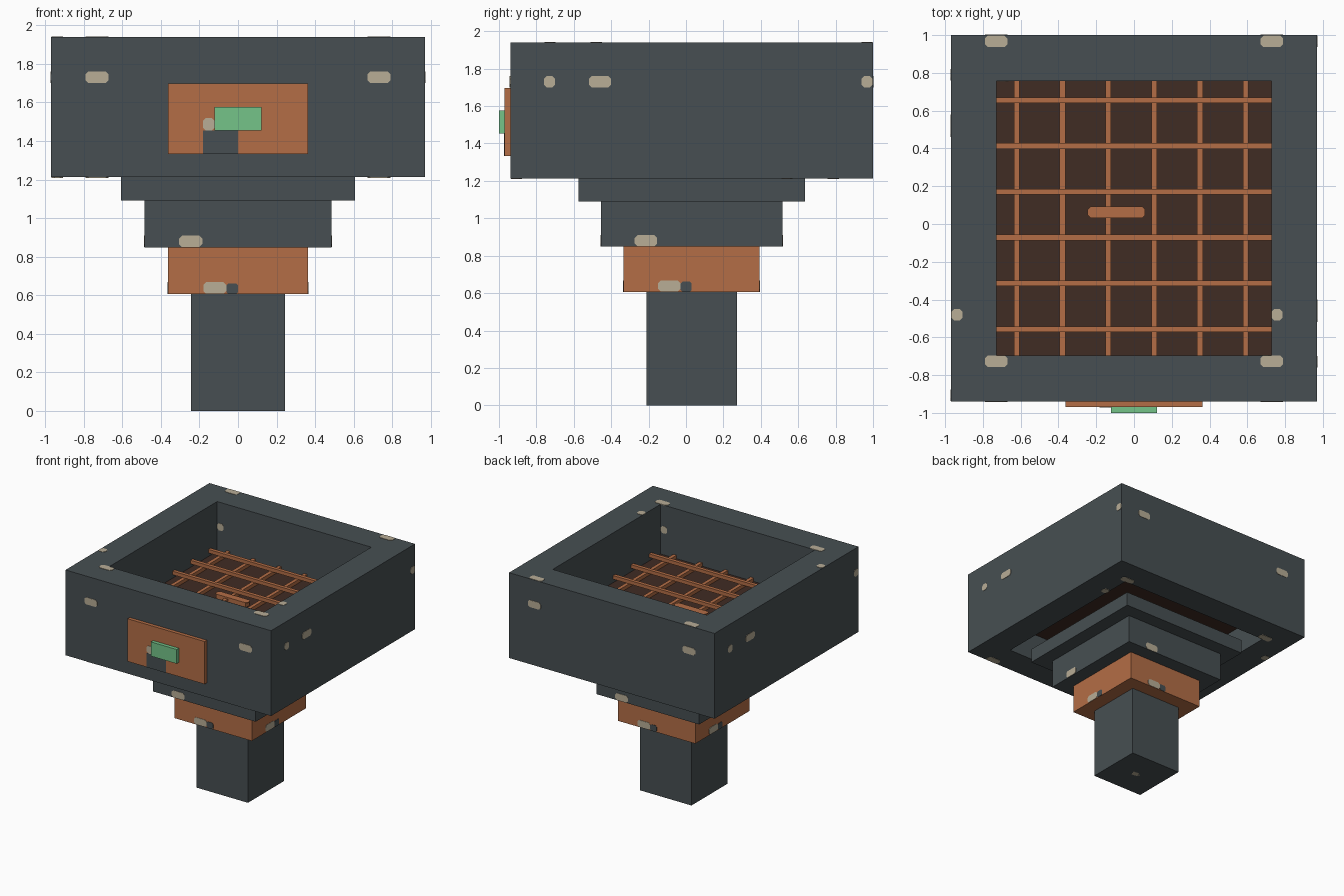
import bpy, bmesh, math
from mathutils import Vector, Matrix

if "Cube" in bpy.data.objects:
    bpy.data.objects.remove(bpy.data.objects["Cube"])

P = 2 / 16.5            # module size
CENTRE = Vector((0, P / 4, 0))


def material(name, rgb):
    m = bpy.data.materials.new(name)
    m.diffuse_color = (*rgb, 1)
    m.use_nodes = True
    m.node_tree.nodes["Principled BSDF"].inputs["Base Color"].default_value = m.diffuse_color
    return m


GREY = material("slate_grey", (0.063, 0.078, 0.084))
COPPER = material("copper", (0.455, 0.155, 0.061))
BEIGE = material("beige", (0.479, 0.418, 0.305))
GREEN = material("green", (0.178, 0.546, 0.25))
BROWN = material("dark_brown", (0.051, 0.025, 0.017))


def finish(name, bm, mat):
    bmesh.ops.recalc_face_normals(bm, faces=bm.faces)
    me = bpy.data.meshes.new(name)
    bm.to_mesh(me)
    bm.free()
    me.materials.append(mat)
    ob = bpy.data.objects.new(name, me)
    ob.location = CENTRE
    bpy.context.collection.objects.link(ob)
    return ob


def box(name, lo, hi, mat):
    lo, hi = Vector(lo), Vector(hi)
    bm = bmesh.new()
    bmesh.ops.create_cube(bm, size=1)
    for v in bm.verts:
        v.co = Vector((lo[i] + (hi[i] - lo[i]) * (v.co[i] + 0.5) for i in range(3)))
    return finish(name, bm, mat)


def tier(name, half, z0, z1, mat):
    return box(name, (-half * P, -half * P, z0 * P), (half * P, half * P, z1 * P), mat)


def chip(name, pos, u, v, w, h, mat=BEIGE, turn=0, cut=0.015, thick=0.003):
    """Thin plate with clipped corners, lying on the face spanned by u and v."""
    u, v = Vector(u), Vector(v)
    n = u.cross(v)
    a, b = w / 2, h / 2
    if cut:
        outline = [(a - cut, -b), (a, -b + cut), (a, b - cut), (a - cut, b),
                   (-a + cut, b), (-a, b - cut), (-a, -b + cut), (-a + cut, -b)]
    else:
        outline = [(a, -b), (a, b), (-a, b), (-a, -b)]
    rot = Matrix.Rotation(turn * math.pi / 2, 3, 'Z')
    bm = bmesh.new()
    base = [bm.verts.new(rot @ (Vector(pos) + u * s + v * t - n * 0.002)) for s, t in outline]
    face = bm.faces.new(base)
    res = bmesh.ops.extrude_face_region(bm, geom=[face])
    for g in res["geom"]:
        if isinstance(g, bmesh.types.BMVert):
            g.co += rot @ n * (thick + 0.002)
    return finish(name, bm, mat)


X, Y, Z = (1, 0, 0), (0, 1, 0), (0, 0, 1)

# stepped funnel under the bowl
tier("outlet_pipe", 2, 0, 5, GREY)
tier("copper_collar", 3, 5, 7, COPPER)
tier("lower_funnel", 4, 7, 9, GREY)
tier("upper_funnel", 5, 9, 10, GREY)

# open square bowl rim
bm = bmesh.new()
rings = []
for half, z in ((8, 10), (8, 16), (6, 16), (6, 10)):
    rings.append([bm.verts.new((sx * half * P, sy * half * P, z * P))
                  for sx, sy in ((-1, -1), (1, -1), (1, 1), (-1, 1))])
for k in range(4):
    r0, r1 = rings[k], rings[(k + 1) % 4]
    for i in range(4):
        j = (i + 1) % 4
        bm.faces.new((r0[i], r0[j], r1[j], r1[i]))
finish("bowl", bm, GREY)

# sieve floor and crossed bars
tier("sieve_floor", 6, 12, 12.5, BROWN)
R = 6 * P
for i in range(6):
    c = (-5.12 + 2 * i) * P
    box("lower_bar", (c - 0.015, -R, 12.5 * P), (c + 0.015, R, 12.75 * P), COPPER)
    d = (-4.84 + 2 * i) * P
    box("upper_bar", (-R, d - 0.015, 12.75 * P), (R, d + 0.015, 13 * P), COPPER)
box("sieve_latch", (-0.23, 0.005, 12.5 * P), (0.045, 0.06, 12.85 * P), COPPER)
chip("sieve_latch_top", (-0.093, 0.032, 12.85 * P), X, Y, 0.305, 0.06, COPPER)

# front plate with its green light
F = -8 * P
box("front_plate", (-3 * P, F - P / 4, 11 * P), (3 * P, F, 14 * P), COPPER)
box("green_light", (-P, F - P / 2, 12 * P), (P, F - P / 4, 13 * P), GREEN)
chip("plate_notch", (-0.75 * P, F - P / 4, 11.5 * P), X, Z, 1.5 * P, P, GREY, cut=0)
chip("plate_chip", (-1.25 * P, F - P / 4, 12.27 * P), X, Z, P / 2, 0.54 * P)

# worn chips on the funnel, repeated on all four sides
for k in range(4):
    chip("funnel_chip", (-0.245, -4 * P, 0.88), X, Z, 0.12, 0.06, turn=k)
    chip("collar_chip", (-0.12, -3 * P, 0.638), X, Z, 0.12, 0.06, turn=k)
    chip("collar_notch", (-0.03, -3 * P, 0.634), X, Z, 0.06, 0.054, GREY, turn=k, cut=0.01)

# worn chips on the bowl walls, repeated on opposite sides
for k in (0, 2):
    for x in (-0.73, 0.73):
        chip("wall_chip", (x, F, 1.73), X, Z, 0.12, 0.06, turn=k)
    for y, w in ((-0.76, 0.06), (-0.49, 0.12), (0.937, 0.06)):
        chip("wall_chip", (-F, y, 1.73), Y, Z, w, 0.06, turn=k)
    chip("inner_chip", (-0.695, R, 1.73), X, Z, 0.06, 0.06, turn=k)

# worn chips on the rim, mirrored on the underside
for x, y, w in ((-0.73, 0.937, 0.12), (0.73, 0.937, 0.12), (-0.73, -0.757, 0.12),
                (0.73, -0.757, 0.12), (-0.937, -0.51, 0.06), (0.757, -0.51, 0.06)):
    chip("rim_chip", (x, y, 16 * P), X, Y, w, 0.06)
    chip("underside_chip", (x, -y, 10 * P), X, (0, -1, 0), w, 0.06)
chip("pipe_chip", (-0.02, 0, 0.003), X, (0, -1, 0), 0.12, 0.06)
